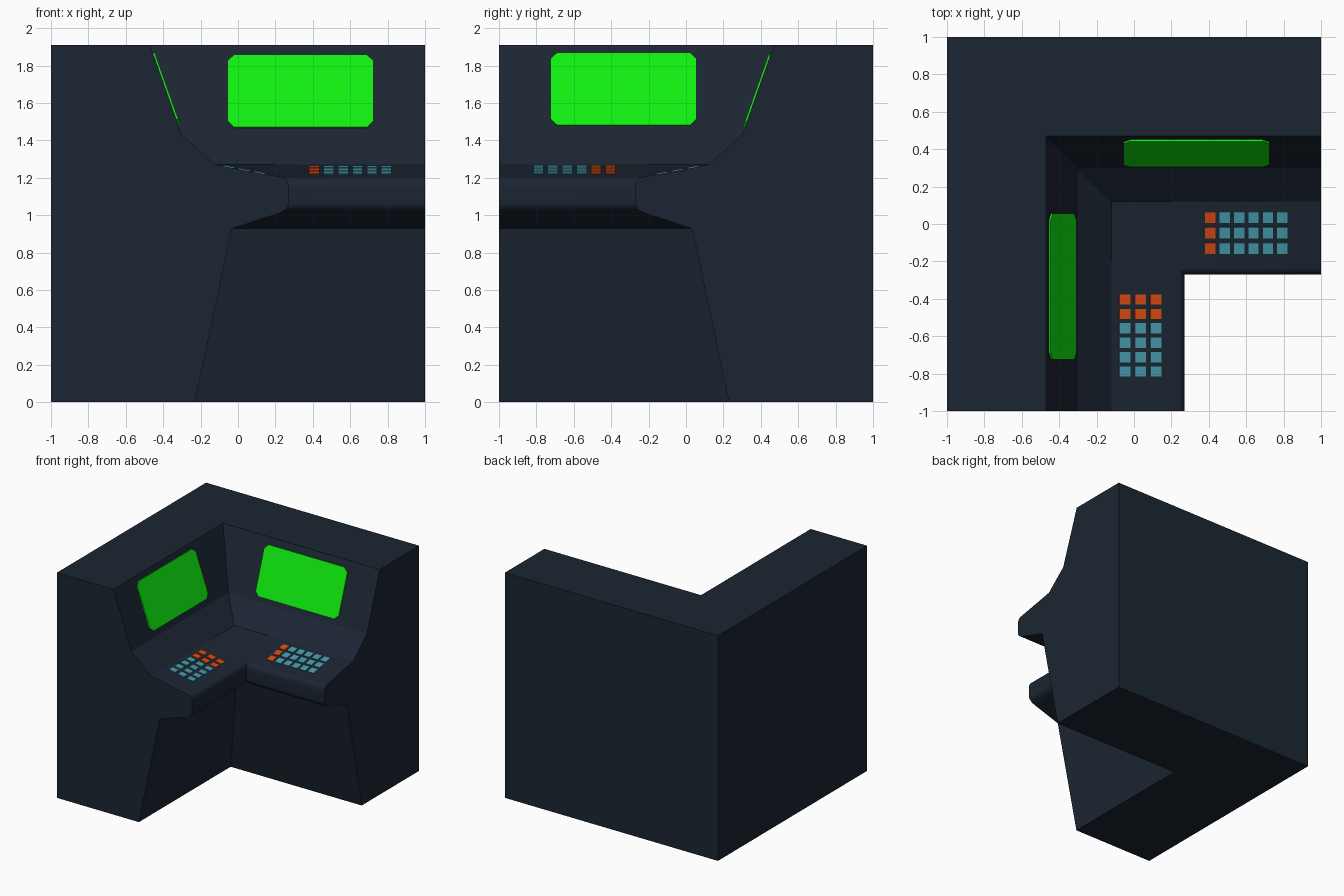
import bpy, bmesh, math
from mathutils import Vector

if "Cube" in bpy.data.objects:
    bpy.data.objects.remove(bpy.data.objects["Cube"])


def material(name, rgb):
    m = bpy.data.materials.new(name)
    m.diffuse_color = (*rgb, 1)
    m.use_nodes = True
    m.node_tree.nodes["Principled BSDF"].inputs["Base Color"].default_value = m.diffuse_color
    return m


NAVY = material("navy_shell", (0.011, 0.019, 0.032))
GREEN = material("screen_green", (0.005, 0.87, 0.005))
ORANGE = material("button_orange", (0.68, 0.07, 0.005))
TEAL = material("button_teal", (0.06, 0.32, 0.41))


def finish(bm, name, mat):
    bmesh.ops.recalc_face_normals(bm, faces=bm.faces[:])
    mesh = bpy.data.meshes.new(name)
    bm.to_mesh(mesh)
    bm.free()
    mesh.materials.append(mat)
    ob = bpy.data.objects.new(name, mesh)
    bpy.context.collection.objects.link(ob)
    return ob


def curve(a, b, c, n=6):
    """Quadratic curve from a to c with corner b."""
    a, b, c = Vector(a), Vector(b), Vector(c)
    return [tuple(a * (1 - t) ** 2 + b * 2 * t * (1 - t) + c * t * t)
            for t in (i / n for i in range(n + 1))]


# Each wing uses (along, depth, height); the left wing mirrors the back wing
def place(wing, s, d, z):
    return (s, d, z) if wing == "back" else (-d, -s, z)


# Console shell: one profile swept round the mitred corner
LEDGE = (Vector((-0.235, 1.203)), Vector((0.12, 1.27)))
WALL = (Vector((0.30, 1.43)), Vector((0.47, 1.91)))
profile = [(0.23, 0), (0.033, 0.928)]
profile += curve((-0.205, 1.006), (-0.27, 1.027), (-0.27, 1.065))
profile += curve((-0.27, 1.15), (-0.27, 1.196), LEDGE[0])
profile += [tuple(LEDGE[1]), tuple(WALL[0]), tuple(WALL[1]), (1, 1.91), (1, 0)]

bm = bmesh.new()
rings = [[bm.verts.new(p) for p in ((1, d, z), (-d, d, z), (-d, -1, z))]
         for d, z in profile]
for a, b in zip(rings, rings[1:] + rings[:1]):
    for k in (0, 1):
        bm.faces.new((a[k], a[k + 1], b[k + 1], b[k]))
for k in (0, 2):
    bm.faces.new([r[k] for r in rings])
shell = finish(bm, "console_shell", NAVY)
bpy.context.view_layer.objects.active = shell
shell.select_set(True)
bpy.ops.object.shade_smooth_by_angle(angle=math.radians(20))


def slab(bm, wing, line, s, d, w, h, raise_by, cut=0):
    """Thin plate lying on a sloped line, centred at along s and depth d."""
    u = (line[1] - line[0]).normalized()
    n = Vector((-u.y, u.x))
    centre = line[0] + u * ((d - line[0].x) / u.x)
    w, h = w / 2, h / 2
    if cut:
        outline = [(-w + cut, -h), (w - cut, -h), (w, -h + cut), (w, h - cut),
                   (w - cut, h), (-w + cut, h), (-w, h - cut), (-w, -h + cut)]
    else:
        outline = [(-w, -h), (w, -h), (w, h), (-w, h)]
    loops = []
    for lift in (-0.004, raise_by):
        pts = [(s + x, centre + u * y + n * lift) for x, y in outline]
        loops.append([bm.verts.new(place(wing, x, p.x, p.y)) for x, p in pts])
    low, top = loops
    bm.faces.new(low)
    bm.faces.new(top)
    for i in range(len(low)):
        j = (i + 1) % len(low)
        bm.faces.new((low[i], low[j], top[j], top[i]))


# Screens and button pads: wing, screen depth, pad start, pad depth, orange columns
for wing, screen_d, start, pad_d, hot in (("back", 0.382, 0.408, -0.046, 1),
                                          ("left", 0.386, 0.404, -0.033, 2)):
    bm = bmesh.new()
    slab(bm, wing, WALL, 0.334, screen_d, 0.78, 0.412, 0.01, cut=0.035)
    finish(bm, wing + "_screen", GREEN)

    for label, mat, cols in (("orange", ORANGE, range(hot)),
                             ("teal", TEAL, range(hot, 6))):
        bm = bmesh.new()
        for col in cols:
            for row in (-1, 0, 1):
                slab(bm, wing, LEDGE, start + col * 0.077, pad_d + row * 0.083,
                     0.055, 0.06, 0.006)
        finish(bm, f"{wing}_{label}_buttons", mat)
